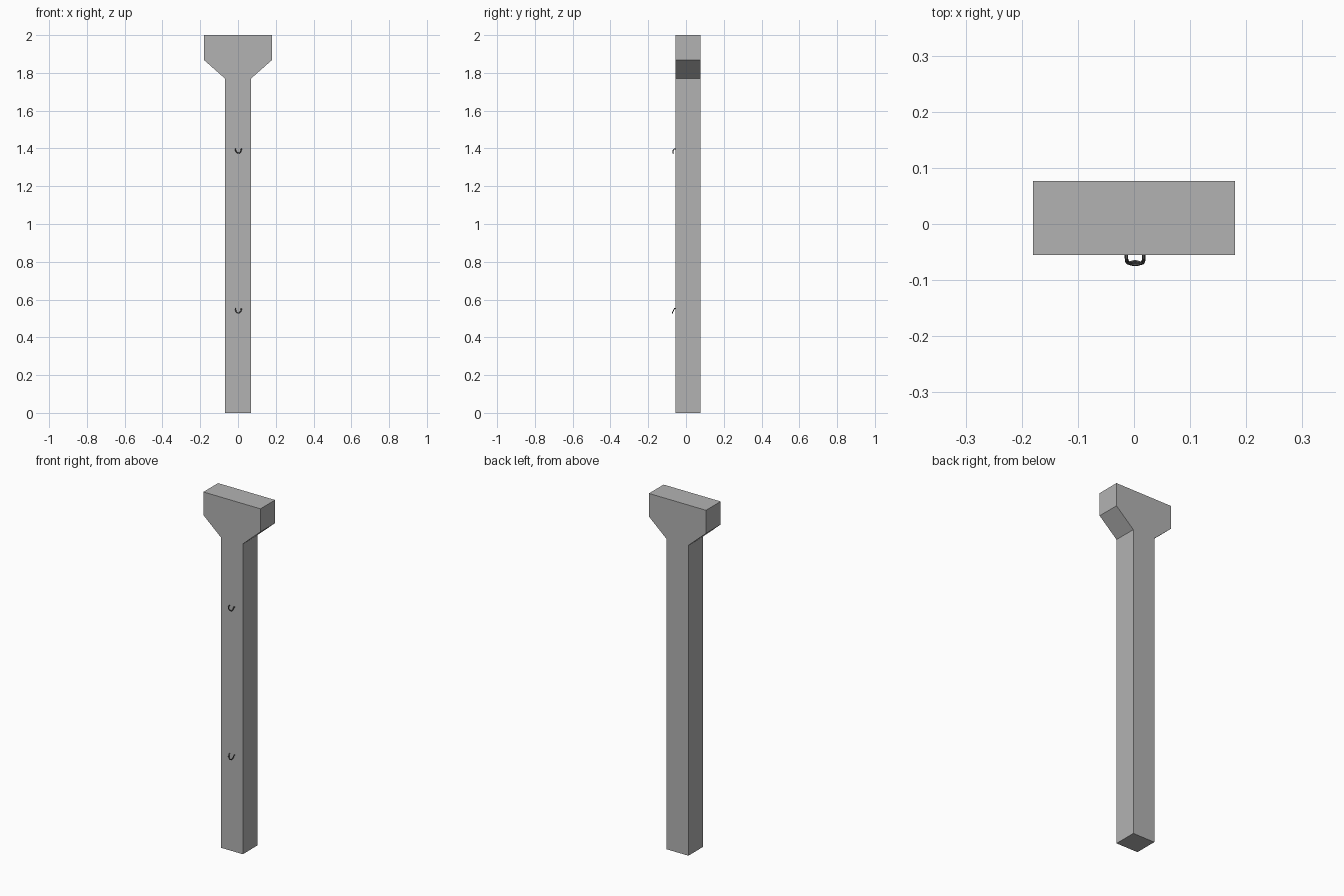
import bpy, bmesh, math
from mathutils import Vector

cube = bpy.data.objects.get("Cube")
if cube:
    bpy.data.objects.remove(cube, do_unlink=True)


def material(name, value):
    mat = bpy.data.materials.new(name)
    mat.use_nodes = True
    colour = (value, value, value, 1)
    mat.diffuse_color = colour
    mat.node_tree.nodes["Principled BSDF"].inputs["Base Color"].default_value = colour
    return mat


concrete = material("concrete grey", 0.45)
steel = material("dark steel", 0.1)

# Column with flared head: half outline, mirrored and extruded front to back
FRONT, BACK = -0.055, 0.077
half = [(0.069, 0), (0.069, 1.77), (0.18, 1.868), (0.18, 2)]
outline = half + [(-x, z) for x, z in reversed(half)]
bm = bmesh.new()
face = bm.faces.new([bm.verts.new((x, FRONT, z)) for x, z in outline])
ext = bmesh.ops.extrude_face_region(bm, geom=[face])
verts = [v for v in ext["geom"] if isinstance(v, bmesh.types.BMVert)]
bmesh.ops.translate(bm, verts=verts, vec=(0, BACK - FRONT, 0))
bmesh.ops.recalc_face_normals(bm, faces=bm.faces)
mesh = bpy.data.meshes.new("column")
bm.to_mesh(mesh)
bm.free()
mesh.materials.append(concrete)
bpy.context.collection.objects.link(bpy.data.objects.new("column", mesh))


# Small U-shaped hooks on the front
def hook(name, z, mid_y, low_y):
    r, drop, cx, steps = 0.0155, 0.023, 0.002, 12
    path = [Vector((cx + r, FRONT + 0.004, z))]
    for i in range(steps + 1):
        a = math.pi * i / steps
        s = math.sin(a)
        # bow outward, then settle at the lowest depth
        y = (1 - s) ** 2 * (FRONT - 0.006) + 2 * s * (1 - s) * mid_y + s * s * low_y
        path.append(Vector((cx + r * math.cos(a), y, z - drop * s)))
    path.append(Vector((cx - r, FRONT + 0.004, z)))
    curve = bpy.data.curves.new(name, "CURVE")
    curve.dimensions = "3D"
    curve.bevel_depth = 0.003
    curve.bevel_resolution = 1
    curve.use_fill_caps = True
    spline = curve.splines.new("POLY")
    spline.points.add(len(path) - 1)
    for point, co in zip(spline.points, path):
        point.co = (*co, 1)
    curve.materials.append(steel)
    obj = bpy.data.objects.new(name, curve)
    bpy.context.collection.objects.link(obj)
    bpy.ops.object.select_all(action="DESELECT")
    obj.select_set(True)
    bpy.context.view_layer.objects.active = obj
    bpy.ops.object.convert(target="MESH")
    bpy.ops.object.shade_smooth_by_angle()


hook("upper_hook", 1.398, -0.075, -0.067)
hook("lower_hook", 0.552, -0.068, -0.072)
